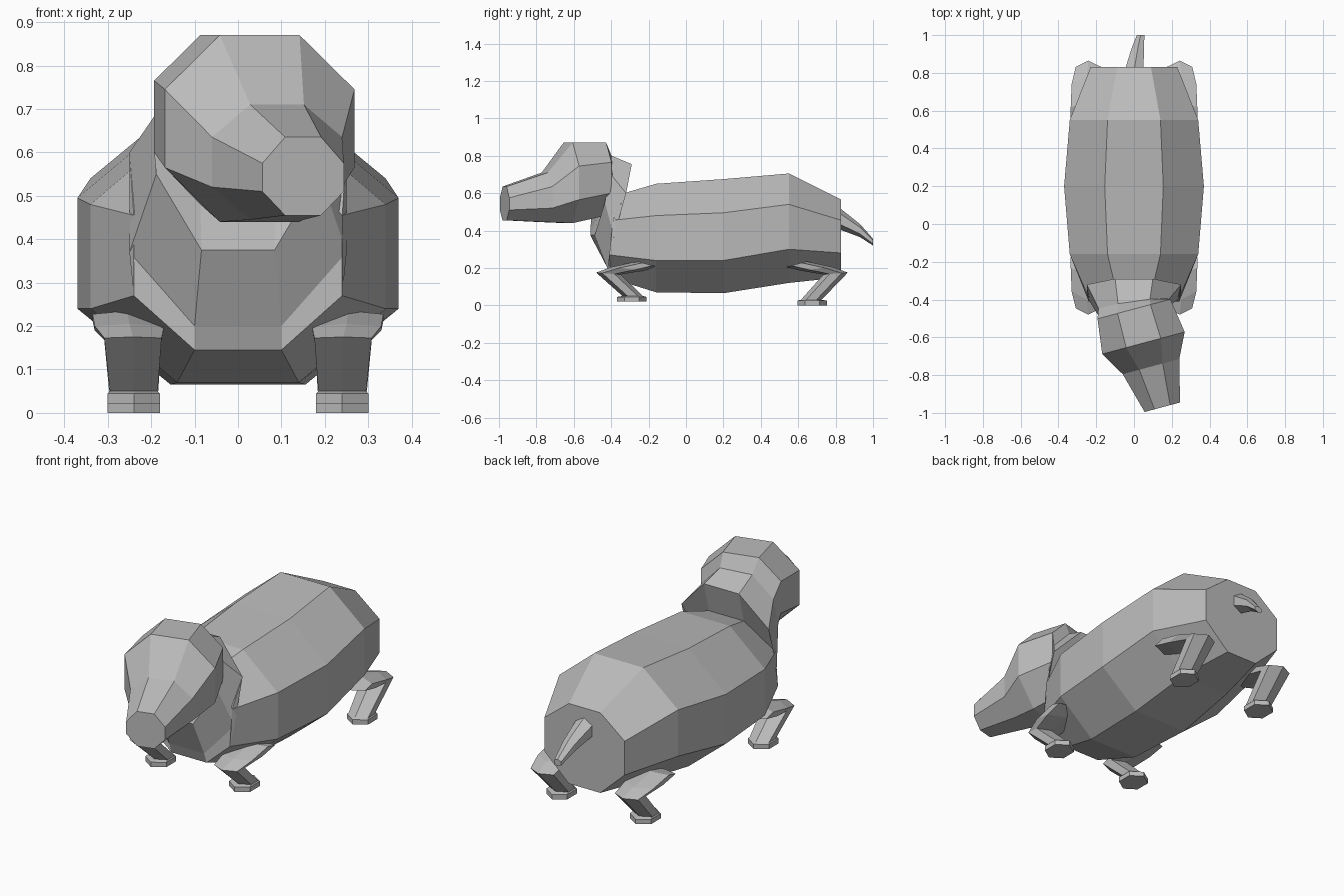
import bpy
import bmesh
from math import sin, cos, radians

default_cube = bpy.data.objects.get("Cube")
if default_cube:
    bpy.data.objects.remove(default_cube, do_unlink=True)

# Single plain colour
grey = bpy.data.materials.new("plain_grey")
grey.use_nodes = True
colour = (0.5, 0.5, 0.5, 1)
grey.diffuse_color = colour
grey.node_tree.nodes["Principled BSDF"].inputs["Base Color"].default_value = colour


def loft(name, rings):
    """Skin a list of equal-sized vertex rings and cap both ends."""
    bm = bmesh.new()
    loops = [[bm.verts.new(point) for point in ring] for ring in rings]
    count = len(loops[0])
    for first, second in zip(loops, loops[1:]):
        for i in range(count):
            j = (i + 1) % count
            bm.faces.new((first[i], first[j], second[j], second[i]))
    bm.faces.new(loops[0])
    bm.faces.new(loops[-1])
    bmesh.ops.recalc_face_normals(bm, faces=bm.faces)
    mesh = bpy.data.meshes.new(name)
    bm.to_mesh(mesh)
    bm.free()
    mesh.materials.append(grey)
    obj = bpy.data.objects.new(name, mesh)
    bpy.context.collection.objects.link(obj)
    return obj


def octagon(narrow, wide, levels, centre_x=0, yaw=0):
    """Eight-sided section; levels are (y, z) from top to bottom."""
    turn = radians(yaw)
    widths = (narrow, wide, wide, narrow)
    right = [(w, y, z) for w, (y, z) in zip(widths, levels)]
    left = [(-w, y, z) for w, y, z in reversed(right)]
    return [(centre_x + u * cos(turn), y + u * sin(turn), z) for u, y, z in right + left]


def upright(y, narrow, wide, heights, centre_x=0, yaw=0):
    return octagon(narrow, wide, [(y, z) for z in heights], centre_x, yaw)


# Torso, rump to shoulders
torso = [
    upright(0.83, 0.09, 0.23, (0.565, 0.455, 0.28, 0.15)),
    upright(0.55, 0.14, 0.34, (0.705, 0.54, 0.30, 0.12)),
    upright(0.2, 0.155, 0.37, (0.675, 0.495, 0.24, 0.065)),
    upright(-0.16, 0.14, 0.34, (0.65, 0.48, 0.24, 0.07)),
    octagon(0.1, 0.24, [(-0.33, 0.6), (-0.39, 0.455), (-0.41, 0.27), (-0.4, 0.145)]),
]

# Flared neck, leaning forward
neck = [
    octagon(0.1, 0.25, [(-0.29, 0.755), (-0.32, 0.6), (-0.385, 0.37), (-0.42, 0.2)]),
    octagon(0.085, 0.19, [(-0.41, 0.80), (-0.42, 0.69), (-0.46, 0.55), (-0.5, 0.375)], yaw=8),
]

# Head turned to one side, tapering into the muzzle
TURN = 15
head = [
    upright(-0.45, 0.09, 0.2, (0.87, 0.765, 0.6, 0.48), 0.0, TURN),
    upright(-0.63, 0.095, 0.226, (0.87, 0.745, 0.565, 0.44), 0.05, TURN),
    upright(-0.755, 0.064, 0.155, (0.71, 0.635, 0.52, 0.445), 0.09, TURN),
    upright(-0.97, 0.043, 0.097, (0.635, 0.575, 0.51, 0.455), 0.15, TURN),
]
loft("body_and_head", torso + neck + head)

HEXAGON = ((0, -1), (1, -0.5), (1, 0.5), (0, 1), (-1, 0.5), (-1, -0.5))


# Legs: centre x, half width, inward start and end, outer and inner height
LEG_SECTIONS = (
    (0.255, 0.08, 0.22, 0.33, 0.235, 0.205),
    (0.25, 0.08, 0.08, 0.25, 0.205, 0.185),
    (0.242, 0.066, 0.0, 0.13, 0.175, 0.165),
    (0.24, 0.055, 0.14, 0.25, 0.05, 0.05),
    (0.24, 0.06, 0.11, 0.27, 0.045, 0.045),
    (0.24, 0.06, 0.11, 0.27, 0.02, 0.02),
)


def leg(name, side, knee_y, inward, drop):
    rings = []
    for x, half, start, end, outer, inner in LEG_SECTIONS:
        ring = []
        for u, v in HEXAGON:
            blend = (v + 1) / 2
            reach = start + (end - start) * blend
            height = outer + (inner - outer) * blend
            lowered = drop if height < 0.1 else 0
            ring.append((side * (x + u * half), knee_y + inward * reach, height - lowered))
        rings.append(ring)
    loft(name, rings)


for side, label in ((1, "left"), (-1, "right")):
    leg("front_" + label + "_leg", side, -0.48, 1, 0)
    leg("back_" + label + "_leg", side, 0.865, -1, 0.02)

# Drooping tail: centre x, y, z, half width, half height
TAIL_SECTIONS = (
    (0, 0.81, 0.47, 0.05, 0.06),
    (0.02, 0.93, 0.4, 0.033, 0.035),
    (0.035, 1.0, 0.338, 0.02, 0.018),
)
loft("tail", [[(x + u * half, y, z - v * tall) for u, v in HEXAGON]
              for x, y, z, half, tall in TAIL_SECTIONS])
